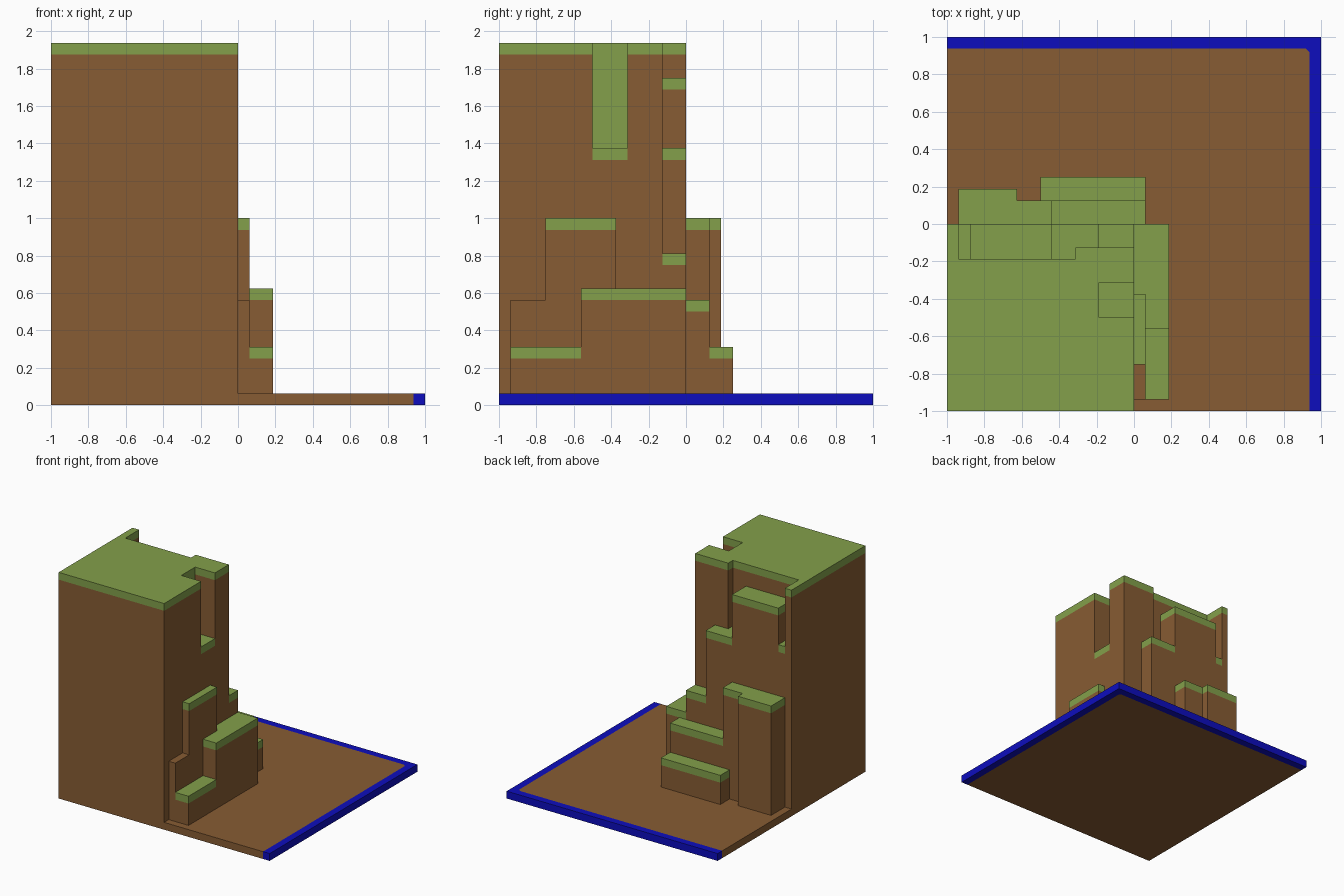
import bpy, bmesh

cube = bpy.data.objects.get("Cube")
if cube:
    bpy.data.objects.remove(cube, do_unlink=True)

U = 1 / 16  # all sizes below are in sixteenths


def material(name, rgb):
    m = bpy.data.materials.new(name)
    m.use_nodes = True
    col = (*rgb, 1)
    m.diffuse_color = col
    bsdf = m.node_tree.nodes["Principled BSDF"]
    bsdf.inputs["Base Color"].default_value = col
    bsdf.inputs["Roughness"].default_value = 0.9
    return m


soil = material("soil_brown", (0.243, 0.107, 0.033))
grass = material("grass_green", (0.227, 0.352, 0.070))
water = material("water_blue", (0.004, 0.004, 0.515))


def prism(name, outline, levels, mats, rule=None):
    """Extrude a counter-clockwise outline through the z levels."""
    bm = bmesh.new()
    rings = [[bm.verts.new((x * U, y * U, z * U)) for x, y in outline] for z in levels]
    n = len(outline)
    bm.faces.new(rings[0][::-1])
    bm.faces.new(rings[-1])
    for low, high in zip(rings, rings[1:]):
        for i in range(n):
            j = (i + 1) % n
            bm.faces.new((low[i], low[j], high[j], high[i]))
    bm.normal_update()
    if rule:
        for f in bm.faces:
            f.material_index = int(rule(f))
    me = bpy.data.meshes.new(name)
    bm.to_mesh(me)
    bm.free()
    for m in mats:
        me.materials.append(m)
    ob = bpy.data.objects.new(name, me)
    bpy.context.collection.objects.link(ob)
    return ob


def rect(x0, x1, y0, y1):
    return [(x0, y0), (x1, y0), (x1, y1), (x0, y1)]


def grassy(name, outline, top, extra=lambda f: False):
    """Soil column whose uppermost layer is turf."""
    limit = (top - 1) * U
    return prism(name, outline, (1, top - 1, top), (soil, grass),
                 lambda f: f.calc_center_median().z > limit or extra(f))


# Ground plate with a blue strip along two edges
prism("ground_plate", [(-16, -16), (15, -16), (15, 14.7), (14.7, 15), (-16, 15)], (0, 1), [soil])
prism("water_edge", [(15, -16), (16, -16), (16, 16), (-16, 16), (-16, 15), (14.7, 15), (15, 14.7)],
      (0, 1), [water])

# Tall cliff, notched on its side and back; the side notch has a green inner wall
cliff = [(-16, -16), (0, -16), (0, -8), (-3, -8), (-3, -5), (0, -5), (0, -2), (-5, -2),
         (-5, -3), (-15, -3), (-15, 0), (-16, 0)]
grassy("cliff", cliff, 31,
       lambda f: f.normal.x > 0.9 and abs(f.calc_center_median().x + 3 * U) < 0.01)

# Ledges inside the notches
grassy("side_notch_ledge", rect(-3, 0, -8, -5), 22)
grassy("back_ledge_low", rect(-3, 0, -2, 0), 13)
grassy("back_ledge_middle", [(-7, -3), (-5, -3), (-5, -2), (-3, -2), (-3, 0), (-7, 0)], 22)
grassy("back_ledge_high", rect(-14, -7, -3, 0), 28)
grassy("back_slot_ledge", rect(-15, -14, -3, 0), 23)

# Steps standing against the back of the cliff
grassy("back_step_tall", [(-15, 0), (-7, 0), (-7, 2), (-10, 2), (-10, 3), (-15, 3)], 16)
grassy("back_step_middle", rect(-7, 1, 0, 2), 9)
grassy("back_step_low", rect(-8, 1, 2, 4), 5)

# Steps standing against the side of the cliff
grassy("side_step_tall", rect(0, 1, -12, -6), 16)
grassy("side_step_middle", [(1, -9), (3, -9), (3, 0), (0, 0), (0, -6), (1, -6)], 10)
grassy("side_step_low", rect(1, 3, -15, -9), 5)
prism("side_step_bare", rect(0, 1, -15, -12), (1, 9), [soil])
